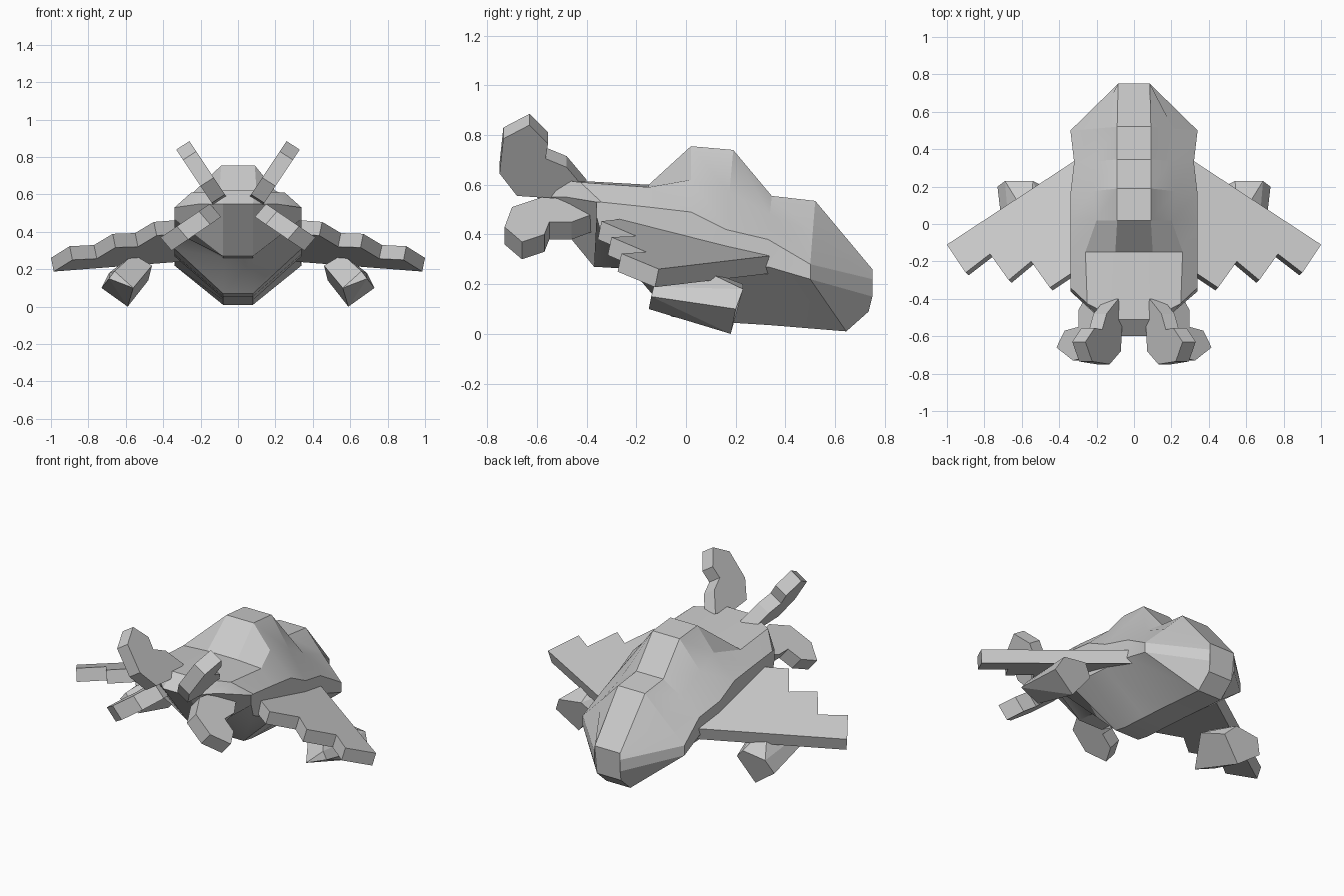
import bpy, bmesh
from mathutils import Vector

if "Cube" in bpy.data.objects:
    bpy.data.objects.remove(bpy.data.objects["Cube"], do_unlink=True)

grey = bpy.data.materials.new("plain grey")
grey.use_nodes = True
color = (0.6, 0.6, 0.6, 1)
grey.diffuse_color = color
grey.node_tree.nodes["Principled BSDF"].inputs["Base Color"].default_value = color


def finish(name, bm, mirror=True, smooth=False):
    bmesh.ops.recalc_face_normals(bm, faces=bm.faces)
    mesh = bpy.data.meshes.new(name)
    bm.to_mesh(mesh)
    bm.free()
    mesh.materials.append(grey)
    obj = bpy.data.objects.new(name, mesh)
    bpy.context.collection.objects.link(obj)
    if mirror:
        obj.modifiers.new("mirror", "MIRROR").use_mirror_merge = False
    if smooth:
        bpy.ops.object.select_all(action="DESELECT")
        obj.select_set(True)
        bpy.context.view_layer.objects.active = obj
        bpy.ops.object.shade_smooth_by_angle(angle=0.4)
    return obj


def plate(name, outline, offset):
    """Flat outline swept by an offset, mirrored to both sides."""
    bm = bmesh.new()
    near = [bm.verts.new(p) for p in outline]
    far = [bm.verts.new(Vector(p) + Vector(offset)) for p in outline]
    bm.faces.new(near)
    bm.faces.new(far)
    for i in range(len(near)):
        j = (i + 1) % len(near)
        bm.faces.new((near[i], near[j], far[j], far[i]))
    return finish(name, bm)


# Body: lofted rings, each given as
# y of top, rim, bottom; x,z of top, shoulder, rim; z of lower side, bottom
rings = [
    (-.60, -.36, -.37, .08, .55, .20, .55, .34, .53, .47, .27),
    (-.51, -.34, -.20, .09, .62, .25, .61, .34, .53, .40, .26),
    (-.15, -.15, -.06, .10, .60, .26, .59, .34, .51, .31, .07),
    (.02, .02, .02, .09, .755, .20, .62, .34, .49, .28, .055),
    (.19, .16, .18, .09, .74, .22, .57, .34, .42, .27, .045),
    (.345, .33, .34, .09, .555, .20, .48, .32, .38, .27, .035),
    (.52, .50, .645, .09, .535, .21, .41, .34, .28, .22, .01),
    (.75, .75, .735, .085, .26, .085, .25, .085, .22, .15, .09),
]
bm = bmesh.new()
loops = []
for yt, yr, yb, xt, zt, xs, zs, xr, zr, zl, zb in rings:
    half = [(xt, yt, zt), (xs, (yt + yr) / 2, zs), (xr, yr, zr), (xr, yr, zl), (.08, yb, zb)]
    full = half + [(-x, y, z) for x, y, z in reversed(half)]
    loops.append([bm.verts.new(p) for p in full])
for a, b in zip(loops, loops[1:]):
    for i in range(len(a)):
        j = (i + 1) % len(a)
        bm.faces.new((a[i], a[j], b[j], b[i]))
for cap in (loops[0], loops[-1]):
    # centre strip with a side panel on each flank
    bm.faces.new((cap[0], cap[4], cap[5], cap[9]))
    bm.faces.new(cap[:5])
    bm.faces.new(cap[5:])
finish("body", bm, mirror=False, smooth=True)

# Wings: tilted plates with a toothed front edge
wing = [(.2, .415), (1, -.11), (.9, -.26), (.77, -.16), (.67, -.3),
        (.55, -.2), (.45, -.34), (.3, -.24)]
plate("wings", [(x, y, .477 - .244 * x - .253 * y) for x, y in wing], (-.015, -.015, -.073))

# Upper claws: hooked plates leaning outward and up
hook = [(-.63, .885), (-.735, .83), (-.75, .69), (-.68, .6), (-.53, .59),
        (-.4, .62), (-.48, .715), (-.565, .75), (-.555, .81)]
plate("upper_claws", [(.26 - (.885 - z) / 1.5, y, z) for y, z in hook], (.07, 0, -.045))

# Lower claws: hooked plates leaning outward and down
hook = [(-.66, .37), (-.73, .43), (-.7, .51), (-.58, .55), (-.45, .54),
        (-.38, .48), (-.46, .45), (-.55, .45), (-.57, .4)]
plate("lower_claws", [(.4 - (z - .38) / .68, y, z) for y, z in hook], (-.06, 0, -.07))

# Feet: chunky hulls hanging below the wings
foot = [(.73, .2, .1), (.59, .18, 0), (.69, .23, .18), (.54, .23, .2), (.48, .2, .14),
        (.69, -.14, .15), (.56, -.15, .1), (.66, -.13, .19), (.56, .02, .28), (.46, .02, .22)]
bm = bmesh.new()
for p in foot:
    bm.verts.new(p)
hull = bmesh.ops.convex_hull(bm, input=bm.verts)
bmesh.ops.dissolve_limit(bm, angle_limit=.2, verts=bm.verts, edges=bm.edges)
finish("feet", bm)
